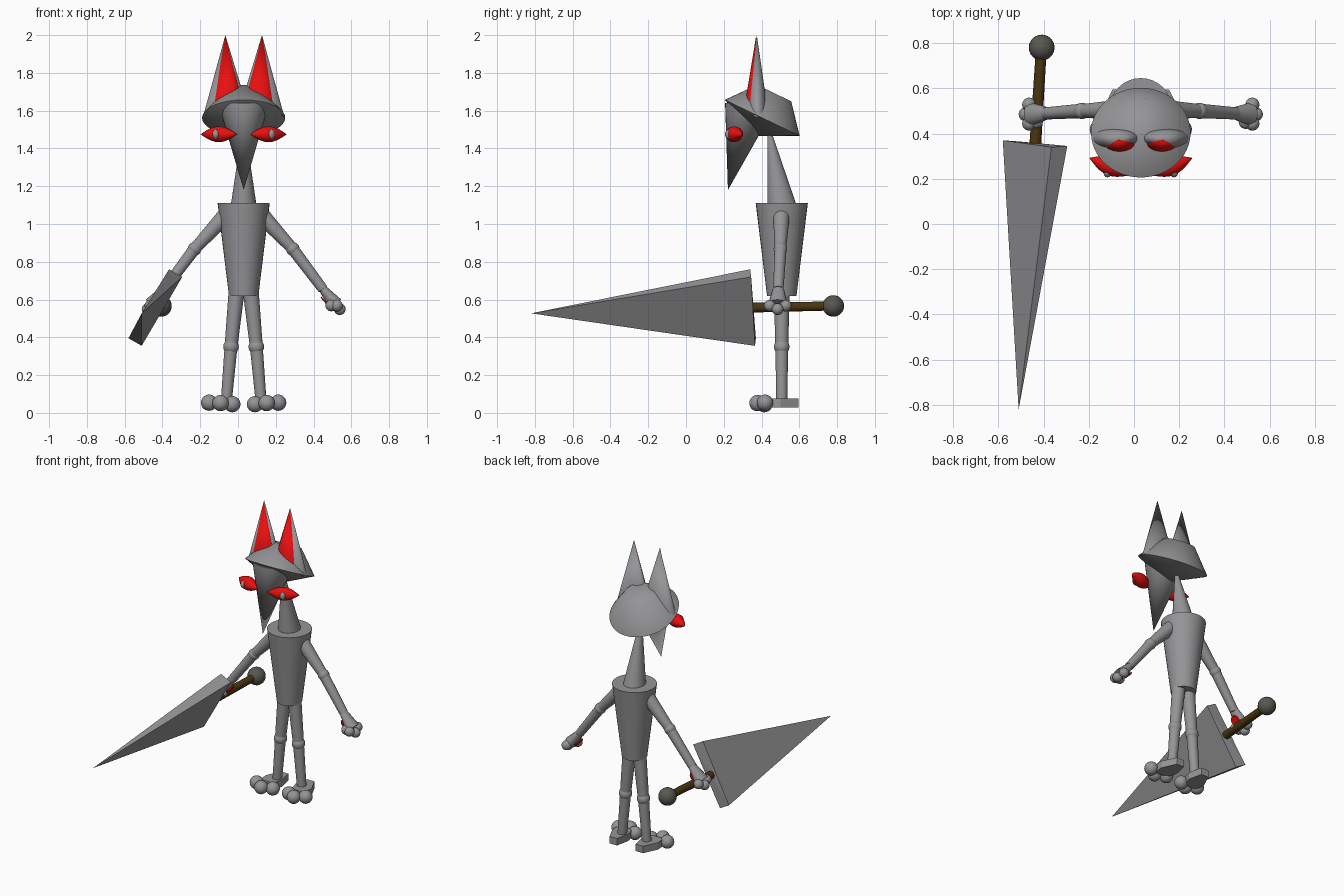
import bpy, bmesh, math
from mathutils import Vector as V

cube = bpy.data.objects.get("Cube")
if cube:
    bpy.data.objects.remove(cube, do_unlink=True)


def material(name, color):
    m = bpy.data.materials.new(name)
    m.diffuse_color = (*color, 1)
    m.use_nodes = True
    m.node_tree.nodes["Principled BSDF"].inputs["Base Color"].default_value = (*color, 1)
    return m


GREY = material("grey", (0.3, 0.3, 0.31))
RED = material("red", (0.8, 0.005, 0.005))
BROWN = material("brown", (0.07, 0.035, 0.005))
DARK = material("dark_grey", (0.1, 0.095, 0.08))
MID = 0.03          # centre line of the figure


def finish(name, bm, mat, angle=40):
    bmesh.ops.recalc_face_normals(bm, faces=bm.faces)
    mesh = bpy.data.meshes.new(name)
    bm.to_mesh(mesh)
    bm.free()
    mesh.materials.append(mat)
    ob = bpy.data.objects.new(name, mesh)
    bpy.context.collection.objects.link(ob)
    if angle:
        bpy.ops.object.select_all(action='DESELECT')
        ob.select_set(True)
        bpy.context.view_layer.objects.active = ob
        bpy.ops.object.shade_smooth_by_angle(angle=math.radians(angle))
    return ob


def loft(name, mat, rings, n=32, angle=40):
    """Skin through (centre, u, v) ellipses; a ring with u of zero length is a point."""
    bm = bmesh.new()
    loops = []
    for c, u, v in rings:
        c, u, v = V(c), V(u), V(v)
        if u.length < 1e-6:
            loops.append([bm.verts.new(c)])
        else:
            loops.append([bm.verts.new(c + u * math.cos(t) + v * math.sin(t))
                          for t in (math.tau * i / n for i in range(n))])
    for a, b in zip(loops, loops[1:]):
        for i in range(n):
            j = (i + 1) % n
            quad = [a[i % len(a)], a[j % len(a)], b[j % len(b)], b[i % len(b)]]
            bm.faces.new(list(dict.fromkeys(quad)))
    for end in (loops[0], loops[-1]):
        if len(end) > 1:
            bm.faces.new(end)
    return finish(name, bm, mat, angle)


def lathe(name, mat, start, end, profile, squash=1.0, n=32, angle=40):
    """Revolve (fraction, radius) pairs around the line start-end."""
    start, end = V(start), V(end)
    d = end - start
    v = V((0, 1, 0)) if abs(d.normalized().y) < 0.8 else V((0, 0, 1))
    u = d.cross(v).normalized()
    v = u.cross(d).normalized()
    return loft(name, mat, [(start + d * f, u * r * squash, v * r) for f, r in profile], n, angle)


def ball(name, mat, loc, r, scale=(1, 1, 1)):
    bm = bmesh.new()
    bmesh.ops.create_uvsphere(bm, u_segments=24, v_segments=14, radius=r)
    bmesh.ops.scale(bm, vec=scale, verts=bm.verts)
    bmesh.ops.translate(bm, vec=loc, verts=bm.verts)
    return finish(name, bm, mat, 60)


def prism(name, mat, lower, upper):
    """Flat-faced solid between two matching outlines, or an outline and a tip."""
    bm = bmesh.new()
    for p in lower + upper:
        bm.verts.new(p)
    bmesh.ops.convex_hull(bm, input=bm.verts)
    bmesh.ops.dissolve_limit(bm, angle_limit=0.02, verts=bm.verts, edges=bm.edges)
    return finish(name, bm, mat, 0)


# Torso and neck
lathe("torso", GREY, (MID, 0.507, 0.62), (MID, 0.507, 1.11), [(0, 0.078), (1, 0.138)])
loft("neck", GREY, [((MID, 0.508, 1.1), (0.068, 0, 0), (0, 0.077, 0)),
                    ((MID, 0.434, 1.53), (0.004, 0, 0), (0, 0.004, 0))])

# Head: tilted shell with a wide rim, plus the long muzzle
lathe("head", GREY, (MID, 0.358, 1.467), (MID, 0.467, 1.693),
      [(0, 0), (0.42, 0.22), (1, 0.1), (1, 0)], n=48, angle=62)
loft("muzzle", GREY, [((MID, 0.222, 1.18), (0, 0, 0), (0, 0, 0)),
                      ((MID, 0.345, 1.64), (0.135, 0, 0), (0, 0.138, 0))])

for s in (-1, 1):
    side = "left" if s > 0 else "right"

    def P(x, y, z):
        return V((MID + s * x, y, z))

    # Ears with red linings
    loft(side + "_ear", GREY, [(P(0.113, 0.378, 1.64), (s * 0.103, 0, -0.075), (0, 0.048, 0)),
                               (P(0.097, 0.375, 2.0), (0, 0, 0), (0, 0, 0))])
    loft(side + "_ear_lining", RED, [(P(0.095, 0.36, 1.66), (s * 0.073, 0, -0.045), (0, 0.043, 0)),
                                     (P(0.097, 0.371, 1.995), (0, 0, 0), (0, 0, 0))])

    # Almond eyes and pupils
    lathe(side + "_eye", RED, P(0.035, 0.218, 1.475), P(0.228, 0.292, 1.475),
          [(i / 10, 0.042 * math.sin(math.pi * i / 10)) for i in range(11)], angle=60)
    ball(side + "_pupil", GREY, P(0.147, 0.226, 1.475), 0.022, (0.8, 0.9, 1.15))

    # Arms
    shoulder, elbow = P(0.1, 0.505, 1.04), P(0.26, 0.5, 0.868)
    wrist, palm = P(0.42, 0.489, 0.655), P(0.487, 0.486, 0.575)
    ball(side + "_shoulder", GREY, shoulder, 0.044)
    lathe(side + "_upper_arm", GREY, shoulder, elbow, [(0, 0.044), (1, 0.03)])
    ball(side + "_elbow", GREY, elbow, 0.036)
    lathe(side + "_forearm", GREY, elbow, wrist, [(0, 0.032), (1, 0.027)])

    # Hands with red palm pads and ball fingers
    lathe(side + "_hand", GREY, wrist, palm, [(0, 0.03), (1, 0.052)], squash=0.75, n=12)
    along = (palm - wrist).normalized()
    inward = V((-s * 0.766, 0, -0.643))
    pad = wrist.lerp(palm, 0.55) + inward * 0.031
    lathe(side + "_palm_pad", RED, pad, pad + inward * 0.008, [(0, 0.034), (1, 0.03)], n=12)
    for i, (dy, f, out) in enumerate([(-0.042, 0.01, 0), (0, 0.034, 0), (0.042, 0.01, 0),
                                      (-0.035, -0.01, 0.022)]):
        ball(f"{side}_finger_{i + 1}", GREY,
             palm + along * f + V((0, dy, 0)) + inward * out, 0.031)

    # Legs
    hip, knee, ankle = P(0.038, 0.507, 0.64), P(0.067, 0.507, 0.35), P(0.092, 0.507, 0.06)
    lathe(side + "_thigh", GREY, hip, knee, [(0, 0.042), (1, 0.034)])
    ball(side + "_knee", GREY, knee, 0.041)
    lathe(side + "_shin", GREY, knee, ankle, [(0, 0.034), (1, 0.029)])

    # Feet and toes
    outline = [(0.07, 0.595), (0.125, 0.595), (0.17, 0.5), (0.165, 0.43), (0.07, 0.43), (0.05, 0.5)]
    prism(side + "_foot", GREY, [P(x, y, 0.028) for x, y in outline],
          [P(x, y, 0.075) for x, y in outline])
    for i, (x, y, z) in enumerate([(0.06, 0.415, 0.046), (0.122, 0.378, 0.052), (0.183, 0.418, 0.054)]):
        ball(f"{side}_toe_{i + 1}", GREY, P(x, y, z), 0.043)

# Sword
base = [(-0.365, 0.34, 0.76), (-0.295, 0.345, 0.72), (-0.51, 0.365, 0.355), (-0.58, 0.37, 0.395)]
prism("sword_blade", GREY, base, [(-0.51, -0.82, 0.527)])
lathe("sword_grip", BROWN, (-0.437, 0.34, 0.557), (-0.41, 0.77, 0.566), [(0, 0.026), (1, 0.024)])
ball("sword_pommel", DARK, (-0.408, 0.78, 0.566), 0.057)
